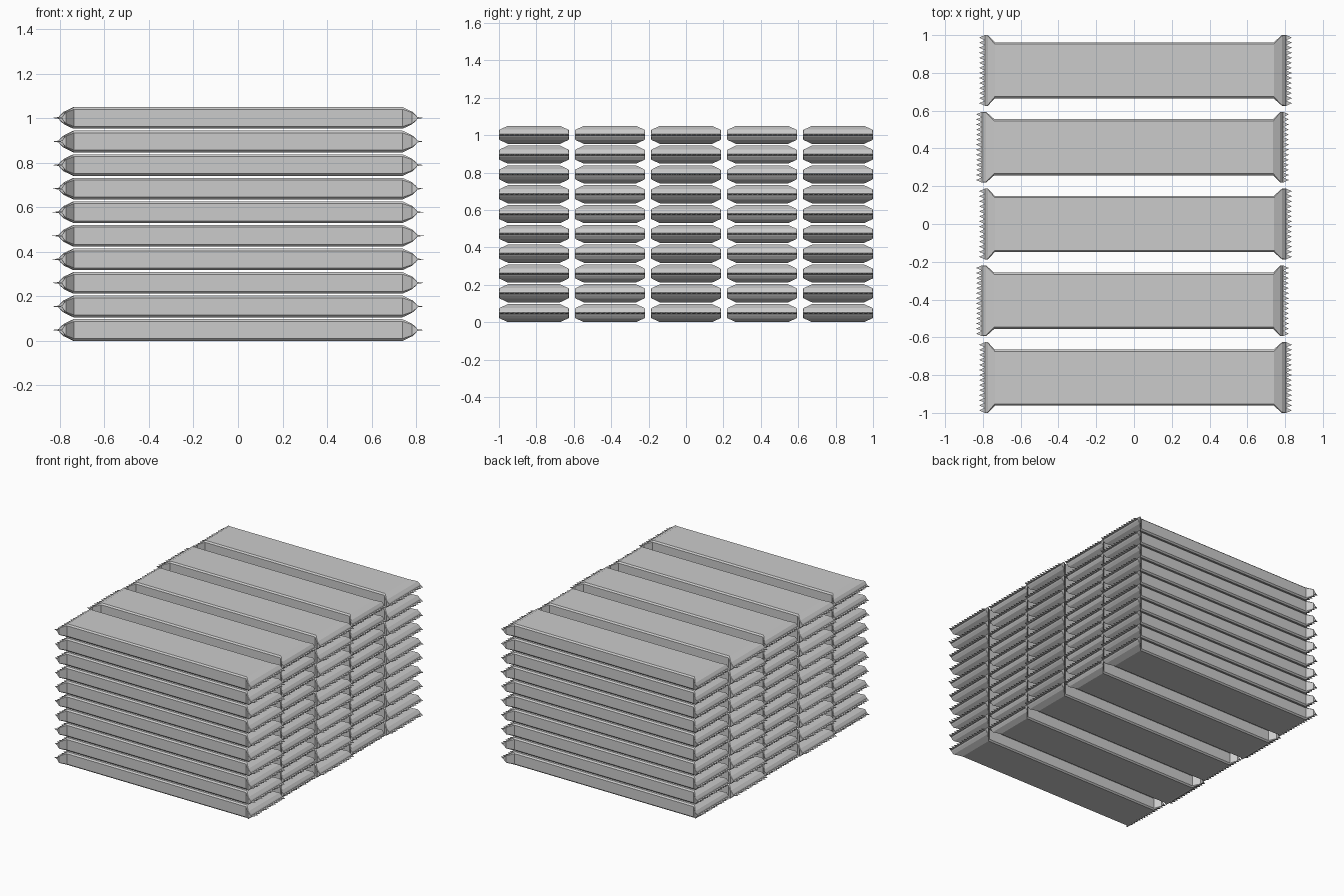
import bpy, bmesh

if "Cube" in bpy.data.objects:
    bpy.data.objects.remove(bpy.data.objects["Cube"])

COLS, ROWS = 5, 10
PITCH_Y, PITCH_Z = 0.4065, 0.1059
HALF_H = 0.0485
TEETH = 14

# Lengthwise stations: x, half width, half height, corner chamfer
STATIONS = [
    (-0.790, 0.187, 0.004, 0.001),
    (-0.786, 0.187, 0.012, 0.002),
    (-0.774, 0.187, 0.028, 0.004),
    (-0.737, 0.149, HALF_H, 0.010),
    (0.740, 0.149, HALF_H, 0.010),
    (0.783, 0.187, 0.028, 0.004),
    (0.800, 0.187, 0.012, 0.002),
    (0.806, 0.187, 0.004, 0.001),
]


def ring(bm, x, w, h, c):
    pts = [(w, h - c), (w - c, h), (c - w, h), (-w, h - c),
           (-w, c - h), (c - w, -h), (w - c, -h), (w, c - h)]
    return [bm.verts.new((x, y, z)) for y, z in pts]


def add_teeth(bm, x, length, half_w):
    # Row of pointed teeth along a crimped end
    step = 2 * half_w / TEETH
    t = 0.004
    for i in range(TEETH):
        y0 = -half_w + i * step
        base = [bm.verts.new((x, y, z)) for y, z in
                ((y0, -t), (y0 + step, -t), (y0 + step, t), (y0, t))]
        tip = bm.verts.new((x + length, y0 + step / 2, 0))
        for a, b in zip(base, base[1:] + base[:1]):
            bm.faces.new((a, b, tip))


def wrapped_bar_mesh():
    bm = bmesh.new()
    rings = [ring(bm, *s) for s in STATIONS]
    for r0, r1 in zip(rings, rings[1:]):
        for i in range(8):
            j = (i + 1) % 8
            bm.faces.new((r0[i], r0[j], r1[j], r1[i]))
    bm.faces.new(rings[0])
    bm.faces.new(rings[-1])
    add_teeth(bm, STATIONS[0][0], -0.030, 0.187)
    add_teeth(bm, STATIONS[-1][0], 0.030, 0.187)
    bmesh.ops.recalc_face_normals(bm, faces=bm.faces)
    mesh = bpy.data.meshes.new("wrapped_bar")
    bm.to_mesh(mesh)
    bm.free()
    return mesh


# Stack of bars; every other column is turned end for end
bar = wrapped_bar_mesh()
for col in range(COLS):
    for row in range(ROWS):
        ob = bpy.data.objects.new(f"wrapped_bar_{col + 1}_{row + 1}", bar)
        ob.location = (0, (col - (COLS - 1) / 2) * PITCH_Y, HALF_H + row * PITCH_Z)
        if col % 2:
            ob.rotation_euler.z = 3.14159265
        bpy.context.collection.objects.link(ob)
